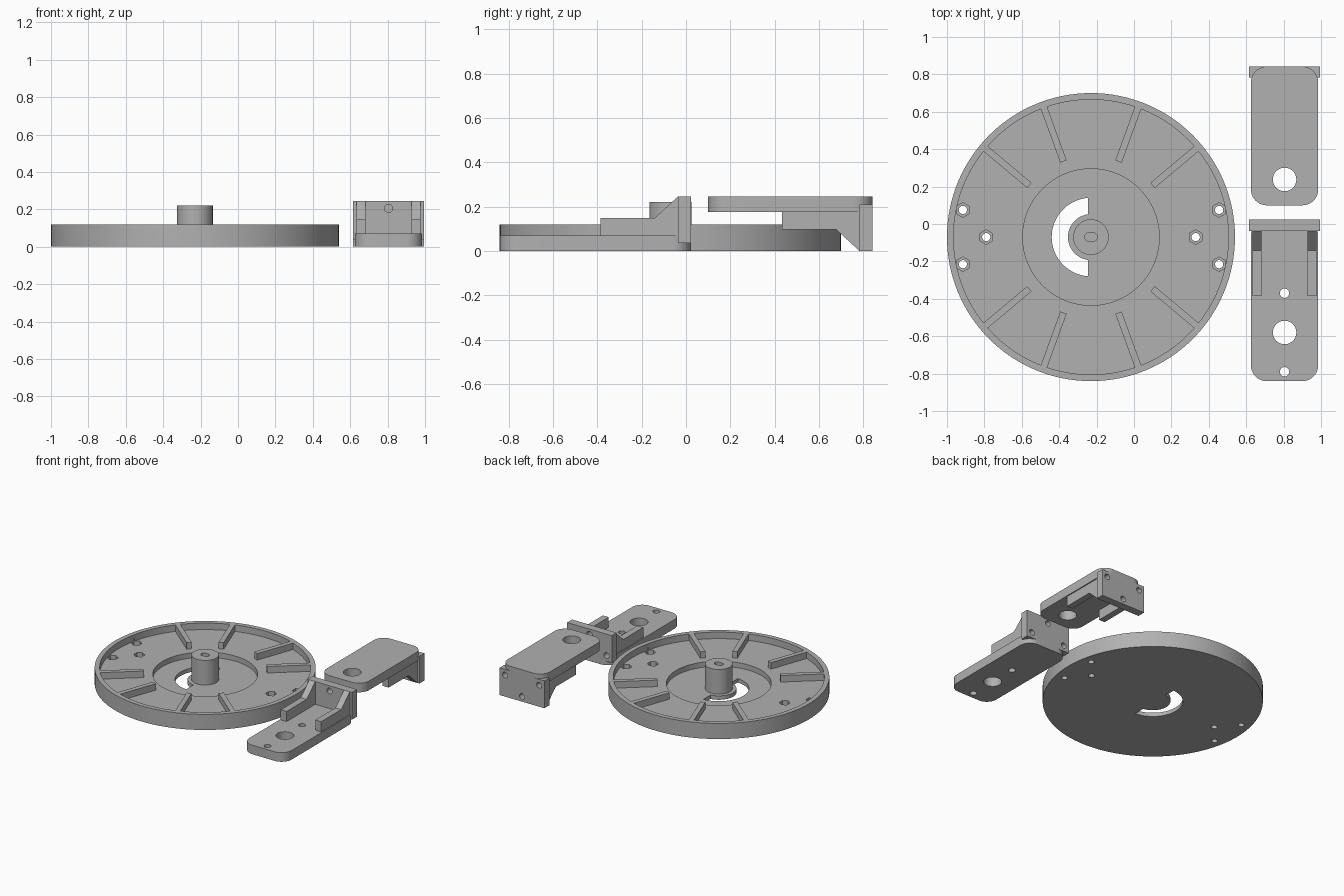
import bpy, bmesh
from math import sin, cos, pi, radians, acos, atan2
from mathutils import Vector

if "Cube" in bpy.data.objects:
    bpy.data.objects.remove(bpy.data.objects["Cube"], do_unlink=True)

grey = bpy.data.materials.new("plain grey")
grey.use_nodes = True
COLOUR = (0.44, 0.44, 0.44, 1)
grey.diffuse_color = COLOUR
grey.node_tree.nodes["Principled BSDF"].inputs["Base Color"].default_value = COLOUR


def arc(cx, cy, r, a0, a1, n):
    return [(cx + r * cos(a0 + (a1 - a0) * i / n), cy + r * sin(a0 + (a1 - a0) * i / n))
            for i in range(n + 1)]


def circle(cx, cy, r, n=32, turn=0):
    return arc(cx, cy, r, turn, turn + 2 * pi, n)[:-1]


def rounded(x0, x1, y0, y1, r, n=10):
    corners = [(x1 - r, y1 - r), (x0 + r, y1 - r), (x0 + r, y0 + r), (x1 - r, y0 + r)]
    return [p for i, (x, y) in enumerate(corners)
            for p in arc(x, y, r, i * pi / 2, (i + 1) * pi / 2, n)]


def rect(x0, x1, y0, y1):
    return [(x0, y0), (x1, y0), (x1, y1), (x0, y1)]


def prism(name, outline, lo, hi, axis="z"):
    """Extrude a flat outline along an axis."""
    place = {"z": lambda u, v, w: (u, v, w), "x": lambda u, v, w: (w, u, v),
             "y": lambda u, v, w: (u, w, v)}[axis]
    bm = bmesh.new()
    bottom = [bm.verts.new(place(u, v, lo)) for u, v in outline]
    top = [bm.verts.new(place(u, v, hi)) for u, v in outline]
    bm.faces.new(bottom)
    bm.faces.new(top)
    n = len(outline)
    for i in range(n):
        j = (i + 1) % n
        bm.faces.new((bottom[i], bottom[j], top[j], top[i]))
    bmesh.ops.recalc_face_normals(bm, faces=bm.faces)
    mesh = bpy.data.meshes.new(name)
    bm.to_mesh(mesh)
    bm.free()
    mesh.materials.append(grey)
    obj = bpy.data.objects.new(name, mesh)
    bpy.context.collection.objects.link(obj)
    return obj


def activate(obj):
    bpy.ops.object.select_all(action="DESELECT")
    obj.select_set(True)
    bpy.context.view_layer.objects.active = obj


def combine(target, tool, operation="DIFFERENCE"):
    activate(target)
    mod = target.modifiers.new("cut", "BOOLEAN")
    mod.operation, mod.solver, mod.object = operation, "EXACT", tool
    bpy.ops.object.modifier_apply(modifier=mod.name)
    bpy.data.objects.remove(tool, do_unlink=True)


def finish(obj):
    activate(obj)
    bpy.ops.object.shade_smooth_by_angle(angle=radians(30))


# Round tray: stepped recesses, ribs and hub
CX, CY = -0.23, -0.07
TOP, FLOOR, PIT = 0.12, 0.07, 0.03
disc = prism("round_tray", circle(CX, CY, 0.77, 128), 0, TOP)
combine(disc, prism("recess", circle(CX, CY, 0.735, 128), FLOOR, 0.3))
combine(disc, prism("pit", circle(CX, CY, 0.365, 96), PIT, 0.3))

for deg in (40, 70, 110, 140, 220, 250, 290, 320):
    a = radians(deg)
    along, across = Vector((cos(a), sin(a))), Vector((-sin(a), cos(a)))
    base = Vector((CX, CY))
    outline = [tuple(base + along * r + across * s) for r, s in
               ((0.43, -0.018), (0.75, -0.018), (0.75, 0.018), (0.43, 0.018))]
    combine(disc, prism("rib", outline, FLOOR - 0.02, TOP), "UNION")

combine(disc, prism("hub", circle(CX, CY, 0.095, 64), PIT - 0.02, 0.22), "UNION")
combine(disc, prism("key_slot", rounded(CX - 0.033, CX + 0.033, CY - 0.022, CY + 0.022, 0.02),
                    0.10, 0.3))

# Half-ring opening beside the hub
a_out, a_in = acos(-0.015 / 0.21), acos(-0.015 / 0.123)
opening = (arc(CX, CY, 0.21, a_out, 2 * pi - a_out, 40)
           + arc(CX, CY, 0.123, 2 * pi - a_in, a_in, 40))
combine(disc, prism("opening", opening, -0.1, PIT + 0.02))

# Screw holes with hexagonal nut pockets
for side in (-1, 1):
    for dx, dy in ((0.56, 0), (0.685, 0.145), (0.685, -0.145)):
        x, y = CX + side * dx, CY + dy
        combine(disc, prism("nut_pocket", circle(x, y, 0.039, 6, pi / 6), 0.035, FLOOR + 0.02))
        combine(disc, prism("screw_hole", circle(x, y, 0.022, 24), -0.1, 0.1))
finish(disc)

# Angle brackets: rounded plate, upright wall and two gussets
MID, HEIGHT, THICK = 0.805, 0.245, 0.07


def bracket(name, y0, y1, gusset_length, holes, flipped):
    def z(v):
        return HEIGHT - v if flipped else v

    def span(a, b):
        return sorted((z(a), z(b)))

    inner = y1 - 0.06
    body = prism(name, rounded(MID - 0.18, MID + 0.18, y0, y1, 0.085), *span(0, THICK))
    wall = prism("wall", rect(MID - 0.19, MID + 0.19, *span(0.035, HEIGHT)), inner, y1, "y")
    combine(body, wall, "UNION")
    start = inner - gusset_length
    side_view = [(start, z(0.04)), (inner + 0.02, z(0.04)), (inner + 0.02, z(HEIGHT)),
                 (inner, z(HEIGHT)), (inner - 0.105, z(0.148)), (start, z(0.148))]
    for lo in (MID - 0.172, MID + 0.122):
        combine(body, prism("gusset", side_view, lo, lo + 0.05, "x"), "UNION")
    for y, r in holes:
        combine(body, prism("plate_hole", circle(MID, y, r), -0.1, 0.4))
    # Mounting holes: one through the wall, two blind
    for dx, h, depth in ((0, 0.205, 0.1), (-0.145, 0.08, 0.055), (0.145, 0.08, 0.055)):
        combine(body, prism("wall_hole", circle(MID + dx, z(h), 0.022, 24),
                            y1 - depth, y1 + 0.05, "y"))
    finish(body)


bracket("front_bracket", -0.84, 0.023, 0.348,
        ((-0.37, 0.025), (-0.58, 0.063), (-0.79, 0.025)), False)
bracket("rear_bracket", 0.10, 0.842, 0.348, ((0.238, 0.063),), True)
